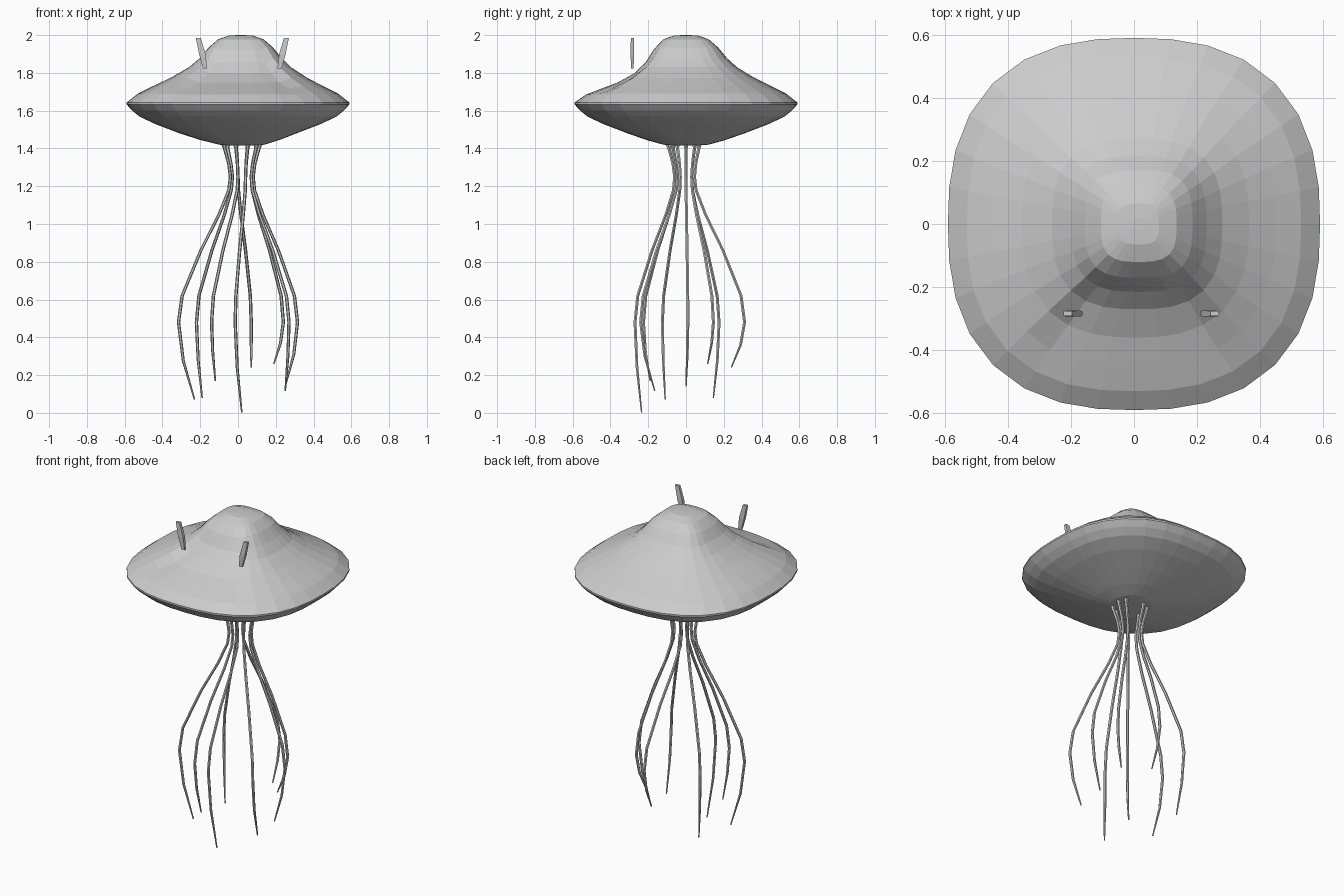
import bpy, bmesh
from math import cos, sin, pi, tau
from mathutils import Vector

if "Cube" in bpy.data.objects:
    bpy.data.objects.remove(bpy.data.objects["Cube"])


def make_object(name, bm):
    bmesh.ops.recalc_face_normals(bm, faces=bm.faces)
    me = bpy.data.meshes.new(name)
    bm.to_mesh(me)
    bm.free()
    ob = bpy.data.objects.new(name, me)
    bpy.context.collection.objects.link(ob)
    return ob


def loft(bm, rings, cap=True):
    rows = [[bm.verts.new(p) for p in ring] for ring in rings]
    n = len(rows[0])
    for a, b in zip(rows, rows[1:]):
        for i in range(n):
            bm.faces.new((a[i], a[(i + 1) % n], b[(i + 1) % n], b[i]))
    if cap:
        bm.faces.new(rows[0])
        bm.faces.new(rows[-1])


# Bell: rounded-square rings (radius, height, squareness, x shift, front dent)
SEGS = 32
PROFILE = [
    (0.06, 1.415, 2.2, 0.02, 0), (0.12, 1.42, 2.3, 0.02, 0),
    (0.21, 1.445, 2.4, 0.01, 0), (0.31, 1.48, 2.5, 0, 0),
    (0.44, 1.53, 2.5, 0, 0), (0.52, 1.568, 2.5, 0, 0),
    (0.56, 1.60, 2.5, 0, 0), (0.59, 1.633, 2.5, 0, 0),
    (0.59, 1.643, 2.5, 0, 0), (0.53, 1.69, 2.5, 0, 0.005),
    (0.45, 1.73, 2.5, 0, 0.014), (0.36, 1.775, 2.6, 0.005, 0.025),
    (0.27, 1.83, 2.8, 0.01, 0.03), (0.215, 1.88, 3.0, 0.015, 0.025),
    (0.17, 1.935, 3.2, 0.015, 0.01), (0.12, 1.978, 3.2, 0.015, 0),
    (0.065, 1.997, 3.2, 0.015, 0), (0.02, 2.0, 3.0, 0.015, 0),
]


def bell_ring(r, z, n, dx, dent):
    pts = []
    for i in range(SEGS):
        a = tau * i / SEGS
        c, s = cos(a), sin(a)
        k = r / (abs(c) ** n + abs(s) ** n) ** (1 / n)
        drop = dent if s < -0.75 else 0
        pts.append((dx + k * c, k * s, z - drop))
    return pts


bm = bmesh.new()
loft(bm, [bell_ring(*p) for p in PROFILE])
make_object("bell", bm)

# Tentacles: (neck xy, widest xy, tip xyz)
TENTACLES = [
    ((0.08, 0.0), (0.315, 0.01), (0.25, 0.0, 0.14)),
    ((0.07, 0.03), (0.24, 0.145), (0.19, 0.115, 0.26)),
    ((0.0, 0.045), (0.07, 0.31), (0.07, 0.24, 0.24)),
    ((-0.03, 0.03), (-0.22, 0.175), (-0.19, 0.145, 0.08)),
    ((-0.04, -0.03), (-0.315, -0.125), (-0.23, -0.11, 0.07)),
    ((0.0, -0.05), (-0.14, -0.225), (-0.12, -0.19, 0.17)),
    ((0.04, -0.06), (-0.015, -0.27), (0.02, -0.235, 0.003)),
    ((0.07, -0.045), (0.27, -0.24), (0.25, -0.165, 0.115)),
]
CENTRE = Vector((0.02, 0.0))
SIDES = 6


def tentacle_path(neck, wide, tip):
    neck, wide, tip = Vector(neck), Vector(wide), Vector(tip)
    path = []
    for z, f, r in [(1.43, 1.6, 0.016), (1.40, 1.5, 0.010), (1.32, 1.15, 0.009),
                    (1.25, 1.0, 0.009)]:
        p = CENTRE + (neck - CENTRE) * f
        path.append((p.to_3d() + Vector((0, 0, z)), r))
    for z, f in [(1.18, 0.03), (1.05, 0.22), (0.86, 0.57), (0.62, 0.93), (0.48, 1.0)]:
        path.append((neck.lerp(wide, f).to_3d() + Vector((0, 0, z)), 0.009))
    low = wide.to_3d() + Vector((0, 0, 0.48))
    mid = low.lerp(tip, 0.5)
    mid.xy += (wide - tip.xy) * 0.2
    path += [(mid, 0.008), (tip, 0.004)]
    return path


bm = bmesh.new()
for spec in TENTACLES:
    loft(bm, [[(p.x + r * cos(tau * i / SIDES), p.y + r * sin(tau * i / SIDES), p.z)
               for i in range(SIDES)] for p, r in tentacle_path(*spec)])
make_object("tentacles", bm)

# Eye stalks: slim tapered bars leaning outwards
for name, side in (("left_stalk", -1), ("right_stalk", 1)):
    bm = bmesh.new()
    rings = []
    for x, z, w, d in [(0.197, 1.823, 0.011, 0.006), (0.212, 1.90, 0.017, 0.01),
                       (0.233, 1.985, 0.013, 0.008)]:
        cx = 0.023 + side * x
        rings.append([(cx + sx * w, -0.284 + sy * d, z)
                      for sx, sy in ((-1, -1), (1, -1), (1, 1), (-1, 1))])
    loft(bm, rings)
    make_object(name, bm)
